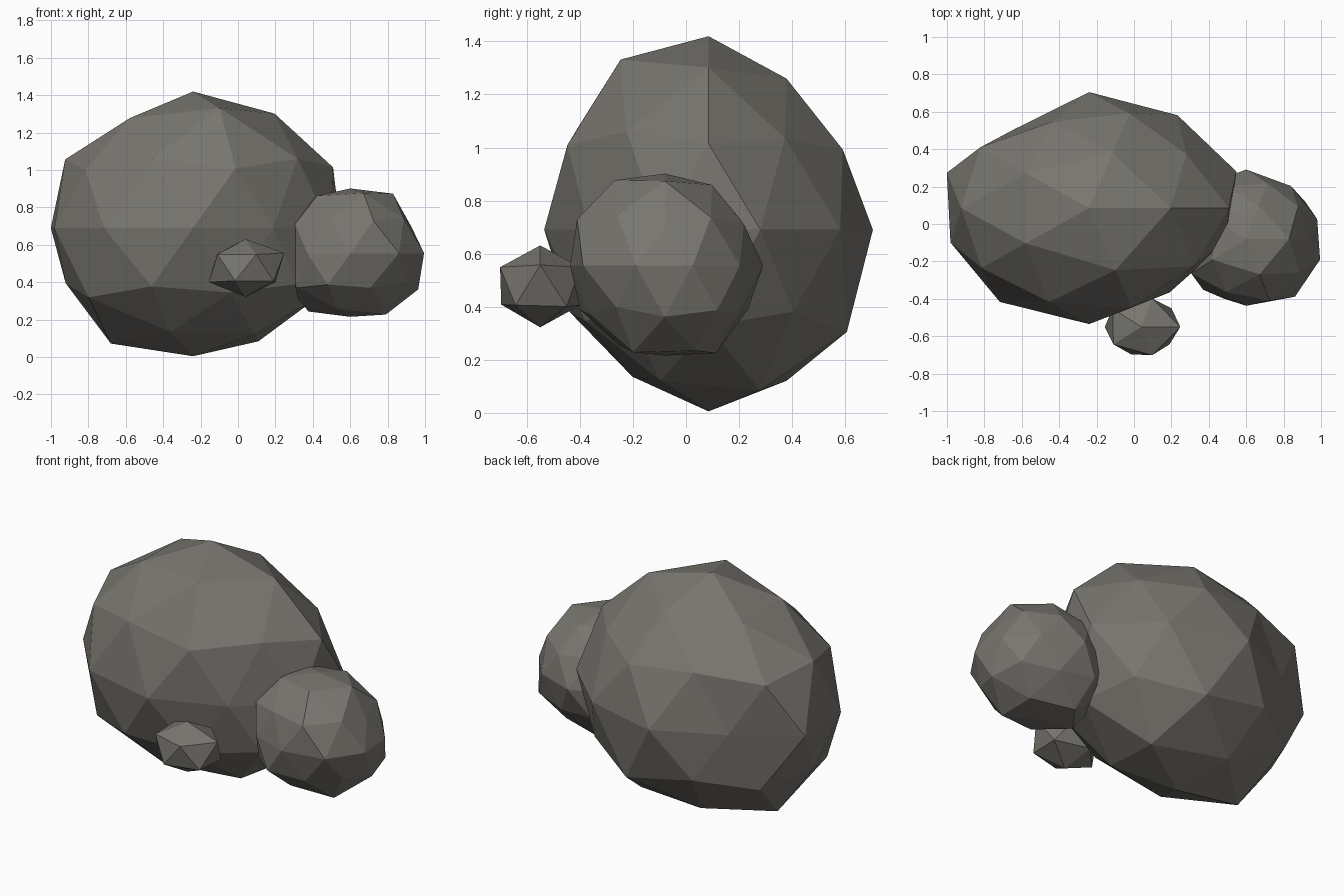
import bpy, bmesh, math

stone = bpy.data.materials.new("stone")
stone.diffuse_color = (0.19, 0.18, 0.16, 1)


def ring_order(v):
    # top to bottom, then counter-clockwise from +x
    angle = round(math.degrees(math.atan2(v.co.y, v.co.x))) % 360
    return (-round(v.co.z, 2), angle)


def rock(name, centre, radii, subdivisions, bumps):
    # faceted icosphere, each vertex pushed in or out by its bump factor
    bm = bmesh.new()
    bmesh.ops.create_icosphere(bm, subdivisions=subdivisions, radius=1)
    for v, f in zip(sorted(bm.verts, key=ring_order), bumps):
        v.co = [c + r * f * p for c, r, p in zip(centre, radii, v.co)]
    mesh = bpy.data.meshes.new(name)
    bm.to_mesh(mesh)
    bm.free()
    mesh.materials.append(stone)
    obj = bpy.data.objects.new(name, mesh)
    bpy.context.collection.objects.link(obj)


# Large boulder (one line per ring of vertices)
rock("large_boulder", (-0.24, 0.085, 0.69), (0.812, 0.62, 0.705), 2, [
    1.035,
    1.02, 0.95, 0.97, 0.98, 1.07,
    0.93, 0.92, 0.99, 1.0, 1.0,
    1.03, 0.96, 0.993, 0.98, 1.01,
    1.02, 0.99, 1.0, 0.84, 0.985, 0.96, 1.0, 1.0, 0.90, 0.95,
    0.98, 0.95, 0.938, 0.99, 0.95,
    0.98, 1.04, 0.95, 1.0, 0.93,
    1.01, 0.95, 1.03, 0.925, 0.95,
    0.972])

# Medium boulder on the right
rock("medium_boulder", (0.6, -0.08, 0.555), (0.407, 0.35, 0.35), 2, [
    0.99,
    1.07, 1.02, 1.03, 1.03, 1.08,
    0.99, 0.985, 0.90, 1.0, 1.02,
    0.90, 1.0, 1.0, 1.0, 1.11,
    0.98, 1.0, 1.06, 1.0, 0.87, 0.87, 0.96, 1.02, 1.09, 1.02,
    1.075, 1.055, 0.95, 1.07, 1.0,
    1.05, 1.0, 1.0, 1.0, 1.0,
    1.08, 1.11, 1.045, 1.0, 1.10,
    0.97])

# Small stone in front
rock("small_stone", (0.04, -0.55, 0.477), (0.207, 0.178, 0.16), 1, [
    0.96,
    1.12, 1.0, 1.03, 1.0, 1.0,
    1.07, 1.0, 1.06, 0.97, 1.0,
    0.97])
